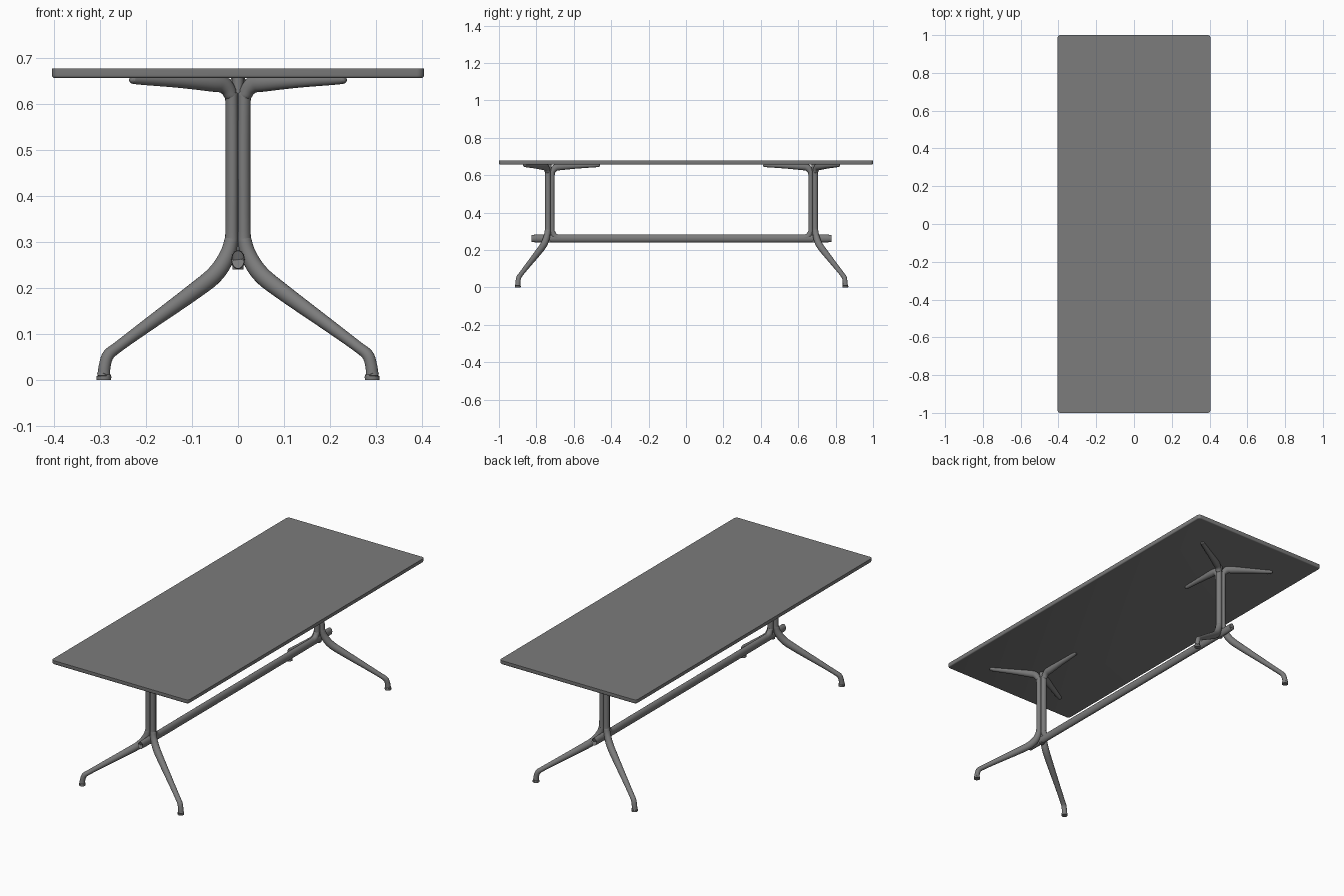
import bpy, bmesh, math
from mathutils import Vector

if "Cube" in bpy.data.objects:
    bpy.data.objects.remove(bpy.data.objects["Cube"])

grey = bpy.data.materials.new("mid grey")
grey.use_nodes = True
grey.diffuse_color = (0.2, 0.2, 0.2, 1)
grey.node_tree.nodes["Principled BSDF"].inputs["Base Color"].default_value = (0.2, 0.2, 0.2, 1)

MID_Y = -0.024     # centre of the underframe
HALF_SPAN = 0.707  # from there to each column
SIDES = 20


def finish(name, bm):
    bmesh.ops.recalc_face_normals(bm, faces=bm.faces)
    mesh = bpy.data.meshes.new(name)
    bm.to_mesh(mesh)
    bm.free()
    mesh.materials.append(grey)
    obj = bpy.data.objects.new(name, mesh)
    bpy.context.collection.objects.link(obj)
    bpy.ops.object.select_all(action='DESELECT')
    obj.select_set(True)
    bpy.context.view_layer.objects.active = obj
    bpy.ops.object.shade_smooth_by_angle(angle=math.radians(35))
    return obj


def smooth(points, steps=6):
    """Catmull-Rom interpolation through the given points."""
    p = [Vector(q) for q in points]
    p = [p[0]] + p + [p[-1]]
    out = []
    for a, b, c, d in zip(p, p[1:], p[2:], p[3:]):
        for i in range(steps):
            t = i / steps
            out.append(b + (c - a) * (t / 2) + (2 * a - 5 * b + 4 * c - d) * (t * t / 2)
                       + (3 * b - a - 3 * c + d) * (t ** 3 / 2))
    return out + [p[-1]]


def sweep(name, points, angle, column_y):
    """Oval tube along (radius, height, half depth, half width) points, turned about a column."""
    path = smooth(points)
    bm = bmesh.new()
    out = Vector((math.cos(angle), math.sin(angle), 0))
    side = Vector((-math.sin(angle), math.cos(angle), 0))
    up = Vector((0, 0, 1))
    base = Vector((0, column_y, 0))
    rings = []
    for i, q in enumerate(path):
        t = path[min(i + 1, len(path) - 1)] - path[max(i - 1, 0)]
        t = Vector((t[0], t[1])).normalized()
        normal = out * -t.y + up * t.x
        centre = base + out * q[0] + up * q[1]
        rings.append([bm.verts.new(centre + normal * q[2] * math.cos(a) + side * q[3] * math.sin(a))
                      for a in (math.tau * k / SIDES for k in range(SIDES))])
    for r, s in zip(rings, rings[1:]):
        for k in range(SIDES):
            n = (k + 1) % SIDES
            bm.faces.new((r[k], r[n], s[n], s[k]))
    bm.faces.new(rings[0])
    bm.faces.new(rings[-1])
    return finish(name, bm)


# Tabletop with rounded corners and softened lower edge
bm = bmesh.new()
bmesh.ops.create_cube(bm, size=1)
for v in bm.verts:
    v.co = (v.co.x * 0.81, v.co.y * 2, 0.6675 + v.co.z * 0.021)
corners = [e for e in bm.edges if abs(e.verts[0].co.z - e.verts[1].co.z) > 0.01]
bmesh.ops.bevel(bm, geom=corners, offset=0.016, segments=5, profile=0.5, affect='EDGES')
low = [e for e in bm.edges if all(v.co.z < 0.66 for v in e.verts)]
bmesh.ops.bevel(bm, geom=low, offset=0.006, segments=3, profile=0.5, affect='EDGES')
finish("tabletop", bm)

# Shared profiles: support arm and post, then splayed leg or stretcher bend
arm = [(0.270, 0.656, 0.005, 0.005), (0.266, 0.655, 0.009, 0.009), (0.250, 0.654, 0.011, 0.011),
       (0.150, 0.651, 0.015, 0.014), (0.070, 0.648, 0.020, 0.017), (0.038, 0.643, 0.019, 0.016),
       (0.020, 0.623, 0.015, 0.015), (0.016, 0.590, 0.013, 0.015)]
leg = [(0.016, 0.340, 0.013, 0.015), (0.018, 0.300, 0.015, 0.016), (0.031, 0.264, 0.018, 0.017),
       (0.060, 0.228, 0.019, 0.018), (0.115, 0.190, 0.018, 0.017), (0.231, 0.117, 0.014, 0.014),
       (0.300, 0.073, 0.012, 0.013), (0.326, 0.054, 0.013, 0.013), (0.335, 0.030, 0.013, 0.013),
       (0.337, 0.011, 0.014, 0.014), (0.337, 0.009, 0.016, 0.016), (0.337, 0, 0.016, 0.016)]
bend = [(0.016, 0.330, 0.013, 0.015), (0.018, 0.295, 0.014, 0.015),
        (0.035, 0.270, 0.017, 0.015), (0.070, 0.262, 0.019, 0.015)]

for name, sign in (("front", -1), ("back", 1)):
    y = MID_Y + sign * HALF_SPAN
    # Two outward limbs run from arm tip to foot; the third turns into the stretcher
    for side, turn in (("left", 1), ("right", -1)):
        sweep(f"{name}_{side}_leg_and_arm", arm + leg, math.atan2(sign * 0.5, turn * 0.866), y)
    sweep(f"{name}_inner_post_and_arm", arm + bend, -sign * math.pi / 2, y)
    # Core filling the space between the three limbs
    bm = bmesh.new()
    bmesh.ops.create_cone(bm, cap_ends=True, segments=SIDES, radius1=0.012, radius2=0.012, depth=0.42)
    bmesh.ops.translate(bm, verts=bm.verts, vec=(0, y, 0.45))
    finish(f"{name}_column_core", bm)

# Stretcher joining the two columns
sweep("stretcher", [(0, 0.262, 0.016, 0.011), (0.012, 0.262, 0.021, 0.015),
                    (2 * HALF_SPAN - 0.012, 0.262, 0.021, 0.015), (2 * HALF_SPAN, 0.262, 0.016, 0.011)],
      math.pi / 2, MID_Y - HALF_SPAN)
